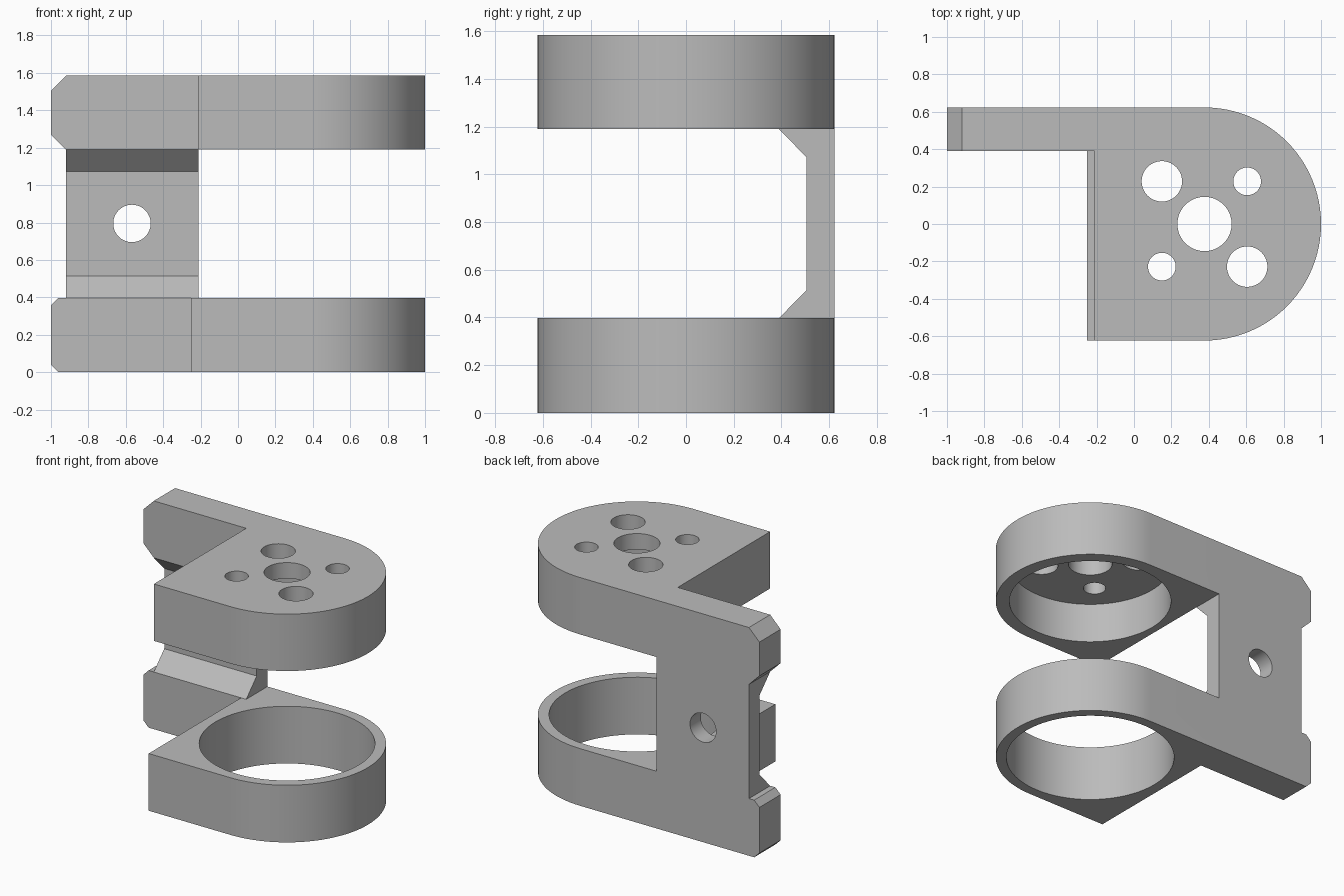
import bpy, bmesh, math

cube = bpy.data.objects.get("Cube")
if cube:
    bpy.data.objects.remove(cube, do_unlink=True)

grey = bpy.data.materials.new("plain grey")
grey.use_nodes = True
grey.diffuse_color = (0.5, 0.5, 0.5, 1)
grey.node_tree.nodes["Principled BSDF"].inputs["Base Color"].default_value = (0.5, 0.5, 0.5, 1)

CX, R = 0.377, 0.623            # centre and radius of the round end
ARM_Y, END_X = 0.39, -1.0       # inner face and tip of the arm
LOW_TOP, UP_BOTTOM, TOP = 0.397, 1.19, 1.585
ROOF = 1.475                    # ceiling of the upper pocket


def prism(name, points, vector, chamfer=0):
    """Extrude a closed outline; optionally chamfer the arm tip."""
    bm = bmesh.new()
    face = bm.faces.new([bm.verts.new(p) for p in points])
    ext = bmesh.ops.extrude_face_region(bm, geom=[face])
    moved = [v for v in ext["geom"] if isinstance(v, bmesh.types.BMVert)]
    bmesh.ops.translate(bm, verts=moved, vec=vector)
    if chamfer:
        tips = [e for e in bm.edges
                if all(abs(v.co.x - END_X) < 1e-4 for v in e.verts)
                and abs(e.verts[0].co.z - e.verts[1].co.z) < 1e-4]
        bmesh.ops.bevel(bm, geom=tips, offset=chamfer, segments=1, affect='EDGES')
    bmesh.ops.recalc_face_normals(bm, faces=bm.faces)
    mesh = bpy.data.meshes.new(name)
    bm.to_mesh(mesh)
    bm.free()
    mesh.materials.append(grey)
    obj = bpy.data.objects.new(name, mesh)
    bpy.context.collection.objects.link(obj)
    return obj


def circle(cx, cy, r, n):
    return [(cx + r * math.cos(2 * math.pi * i / n),
             cy + r * math.sin(2 * math.pi * i / n)) for i in range(n)]


def combine(obj, other, operation):
    """Apply a boolean and discard the second object."""
    mod = obj.modifiers.new(operation.lower(), 'BOOLEAN')
    mod.operation, mod.solver, mod.object = operation, 'EXACT', other
    bpy.context.view_layer.objects.active = obj
    bpy.ops.object.modifier_apply(modifier=mod.name)
    bpy.data.objects.remove(other, do_unlink=True)


def drill(obj, x, y, r, z0, z1, n=64):
    outline = [(px, py, z0) for px, py in circle(x, y, r, n)]
    combine(obj, prism("drill", outline, (0, 0, z1 - z0)), 'DIFFERENCE')


def clamp_plate(name, flat_x, z0, z1, chamfer):
    """Round-ended plate with a straight arm along the back."""
    steps = 48
    arc = [(CX + R * math.sin(math.pi * i / steps),
            -R * math.cos(math.pi * i / steps)) for i in range(steps + 1)]
    outline = [(flat_x, -R)] + arc + [(END_X, R), (END_X, ARM_Y), (flat_x, ARM_Y)]
    return prism(name, [(x, y, z0) for x, y in outline], (0, 0, z1 - z0), chamfer)


# Lower ring with its through bore
lower = clamp_plate("lower_ring", -0.25, 0, LOW_TOP, 0.04)
drill(lower, CX, 0, 0.553, -0.1, LOW_TOP + 0.1, 96)

# Upper cap: pocket from below, then the hole pattern
upper = clamp_plate("upper_cap", -0.21, UP_BOTTOM, TOP, 0.08)
drill(upper, CX, 0, 0.533, UP_BOTTOM - 0.1, ROOF, 96)
drill(upper, CX, 0, 0.145, ROOF - 0.1, TOP + 0.1)
for sx in (-1, 1):
    for sy in (-1, 1):
        radius = 0.108 if sx != sy else 0.074
        drill(upper, CX + sx * 0.228, sy * 0.228, radius, ROOF - 0.1, TOP + 0.1)

# Back wall with sloped gussets and a cross hole
X0, X1, WALL_Y, SLOPE = -0.92, -0.21, 0.505, 0.118
profile = [(R, LOW_TOP), (ARM_Y, LOW_TOP), (WALL_Y, LOW_TOP + SLOPE),
           (WALL_Y, UP_BOTTOM - SLOPE), (ARM_Y, UP_BOTTOM), (R, UP_BOTTOM)]
wall = prism("back_wall", [(X0, y, z) for y, z in profile], (X1 - X0, 0, 0))
hole = [(x, 0.3, z) for x, z in circle(-0.567, 0.795, 0.1, 64)]
combine(wall, prism("cross_drill", hole, (0, 0.5, 0)), 'DIFFERENCE')

# Join everything into one solid bracket
combine(lower, wall, 'UNION')
combine(lower, upper, 'UNION')
lower.name = lower.data.name = "clamp_bracket"

bpy.ops.object.select_all(action='DESELECT')
lower.select_set(True)
bpy.context.view_layer.objects.active = lower
bpy.ops.object.shade_smooth_by_angle(angle=math.radians(30))
